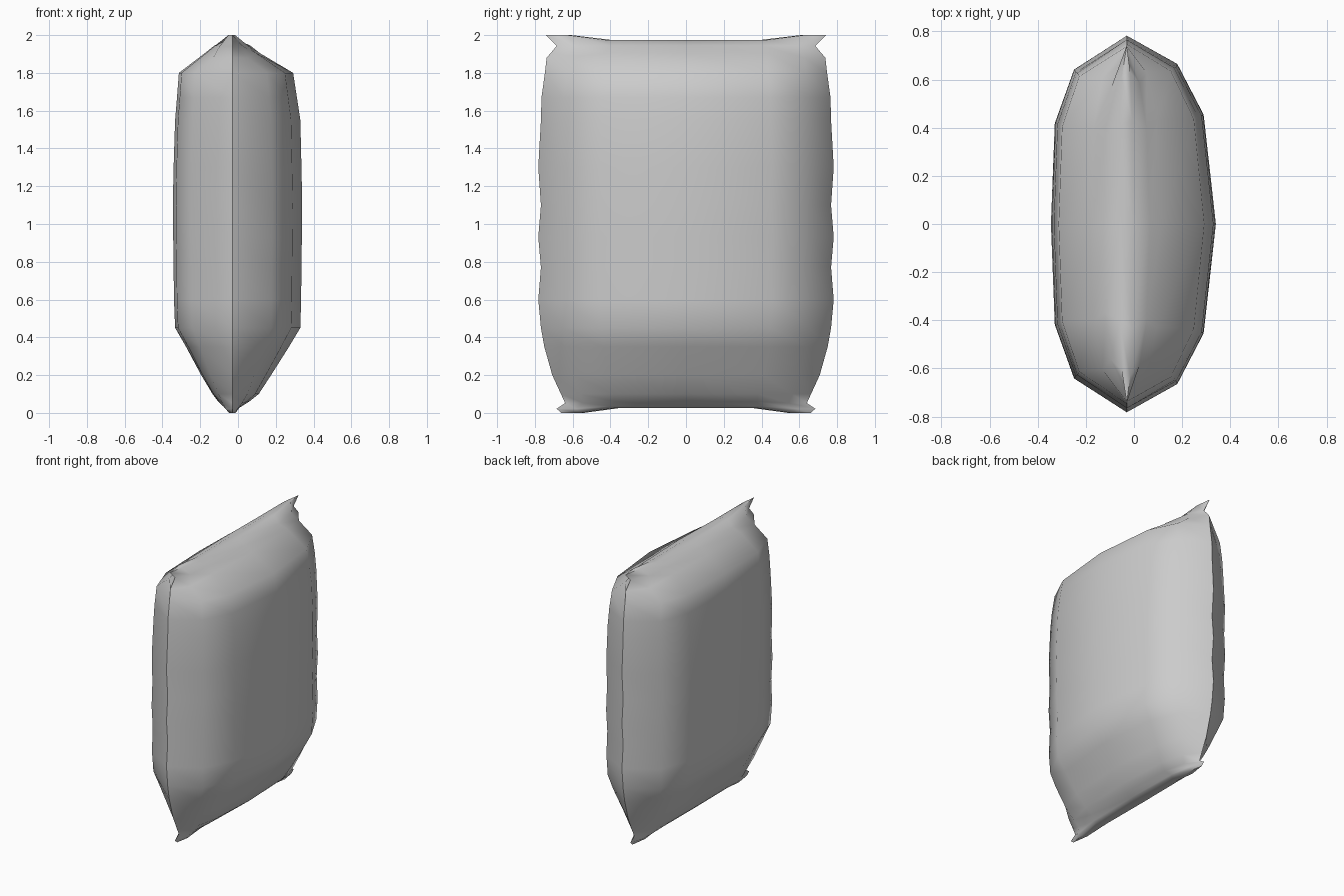
import bpy, bmesh

SEAM_X = -0.03
# Half outlines: (sideways fraction, lengthwise fraction), from tip to tip
RIGHT = [(0.57, 0.85), (0.865, 0.583), (1.0, 0.0), (0.865, -0.583), (0.57, -0.85)]
LEFT = [(-0.70, -0.82), (-0.95, -0.54), (-1.0, 0.0), (-0.95, 0.54), (-0.70, 0.82)]
OUTLINE = [(0, 1.0)] + RIGHT + [(0, -1.0)] + LEFT

# Rings: z at middle, z at ends, left half width, right half width, half length
RINGS = [
    (0.025, 0.000, 0.025, 0.030, 0.660),
    (0.035, 0.022, 0.050, 0.050, 0.685),
    (0.060, 0.052, 0.075, 0.090, 0.640),
    (0.100, 0.100, 0.105, 0.140, 0.662),
    (0.200, 0.200, 0.165, 0.205, 0.708),
    (0.350, 0.350, 0.245, 0.300, 0.750),
    (0.450, 0.450, 0.303, 0.360, 0.768),
    (0.600, 0.600, 0.309, 0.364, 0.782),
    (0.770, 0.770, 0.311, 0.366, 0.768),
    (0.930, 0.930, 0.313, 0.368, 0.782),
    (1.100, 1.100, 0.315, 0.370, 0.768),
    (1.300, 1.300, 0.311, 0.366, 0.782),
    (1.550, 1.550, 0.303, 0.360, 0.768),
    (1.670, 1.670, 0.293, 0.342, 0.765),
    (1.800, 1.800, 0.283, 0.322, 0.747),
    (1.905, 1.880, 0.145, 0.145, 0.738),
    (1.945, 1.942, 0.095, 0.095, 0.685),
    (1.975, 2.000, 0.030, 0.025, 0.742),
]

bm = bmesh.new()


def make_ring(zm, ze, wl, wr, ly):
    verts = []
    for fx, fy in OUTLINE:
        w = min(1.0, max(0.0, (abs(fy) - 0.6) / 0.2))   # lift only the ears
        x = SEAM_X + fx * (wr if fx > 0 else wl)
        verts.append(bm.verts.new((x, fy * ly, zm + (ze - zm) * w)))
    return verts


def cap(r, flip):
    # Narrow strip of faces along the seam
    n = len(r)
    for i in range(n // 2):
        f = [r[i], r[i + 1], r[n - i - 1], r[(n - i) % n]]
        f = list(dict.fromkeys(f))
        bm.faces.new(f[::-1] if flip else f)


# Loft the padded body through all rings
rings = [make_ring(*r) for r in RINGS]
for a, b in zip(rings, rings[1:]):
    for i in range(len(a)):
        j = (i + 1) % len(a)
        bm.faces.new((a[i], a[j], b[j], b[i]))
cap(rings[0], False)
cap(rings[-1], True)
bmesh.ops.recalc_face_normals(bm, faces=bm.faces)

mesh = bpy.data.meshes.new("filled_sack")
bm.to_mesh(mesh)
bm.free()
sack = bpy.data.objects.new("filled_sack", mesh)
bpy.context.collection.objects.link(sack)

# Smooth fabric with creases at the seam
bpy.context.view_layer.objects.active = sack
sack.select_set(True)
bpy.ops.object.shade_smooth_by_angle(angle=1.05)
